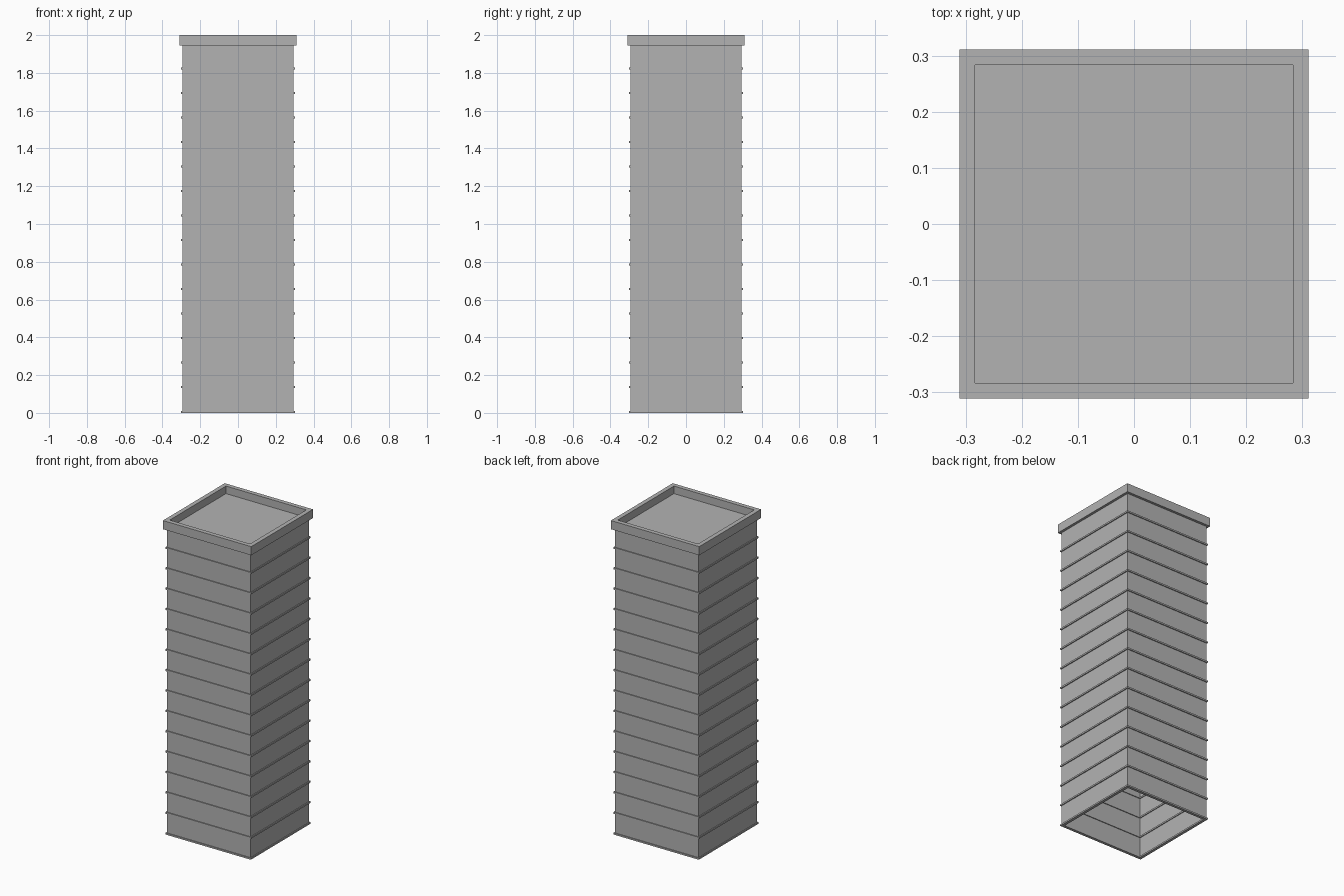
import bpy

cube = bpy.data.objects.get("Cube")
if cube:
    bpy.data.objects.remove(cube, do_unlink=True)

grey = bpy.data.materials.new("concrete_grey")
grey.use_nodes = True
GREY = (0.45, 0.45, 0.45, 1)
grey.diffuse_color = GREY
grey.node_tree.nodes["Principled BSDF"].inputs["Base Color"].default_value = GREY


def add_object(name, verts, faces):
    mesh = bpy.data.meshes.new(name)
    mesh.from_pydata(verts, [], faces)
    mesh.materials.append(grey)
    obj = bpy.data.objects.new(name, mesh)
    bpy.context.collection.objects.link(obj)
    return obj


def square_tube(name, outer, inner, bottom, top):
    """Square ring whose rectangular section is swept around four corners."""
    section = [(outer, bottom), (outer, top), (inner, top), (inner, bottom)]
    corners = [(-1, -1), (1, -1), (1, 1), (-1, 1)]
    verts = [(sx * r, sy * r, z) for sx, sy in corners for r, z in section]
    faces = []
    for c in range(4):
        n = (c + 1) % 4
        for s in range(4):
            t = (s + 1) % 4
            faces.append((c * 4 + s, n * 4 + s, n * 4 + t, c * 4 + t))
    return add_object(name, verts, faces)


WALL = 0.295
INNER = 0.288
STOREY = 0.1297
ROOF = 1.948

# Hollow shaft, open at the bottom
square_tube("tower_walls", WALL, INNER, 0.005, ROOF)

# Base rim and one thin ledge per storey, showing inside and outside
square_tube("base_rim", 0.301, 0.283, 0, 0.01)
for floor in range(1, 15):
    z = 0.008 + STOREY * floor
    square_tube(f"floor_ledge_{floor:02d}", 0.301, 0.283, z - 0.005, z + 0.005)

# Flat roof slab
bpy.ops.mesh.primitive_cube_add(size=1, location=(0, 0, ROOF))
roof = bpy.context.object
roof.name = "roof_slab"
roof.scale = (2 * WALL, 2 * WALL, 0.008)
roof.data.materials.append(grey)

# Overhanging parapet
square_tube("roof_parapet", 0.311, 0.283, 1.945, 2.0)
